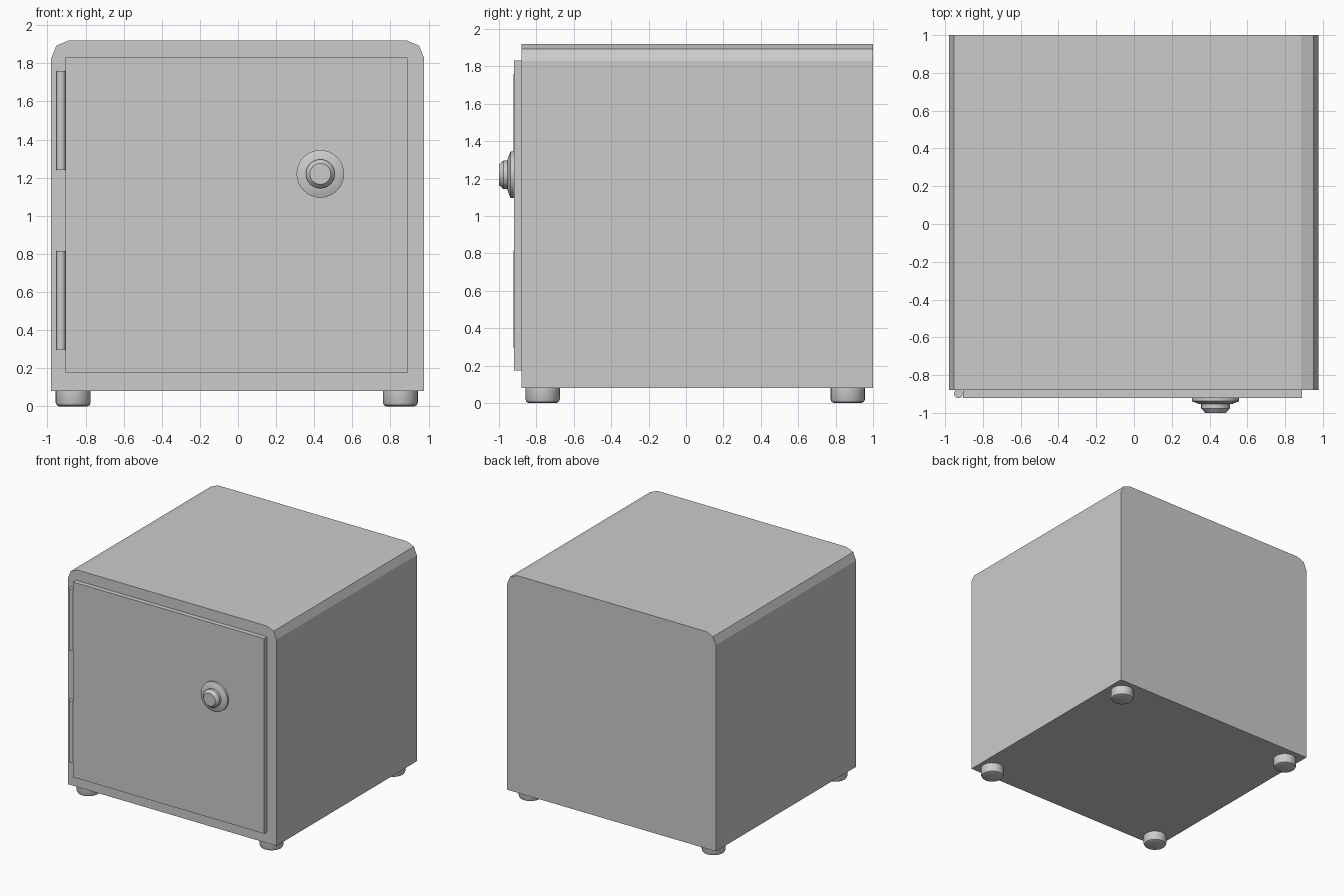
import bpy, bmesh, math
from mathutils import Matrix

if "Cube" in bpy.data.objects:
    bpy.data.objects.remove(bpy.data.objects["Cube"])


def make_object(name, bm, smooth=False):
    bmesh.ops.recalc_face_normals(bm, faces=bm.faces)
    mesh = bpy.data.meshes.new(name)
    bm.to_mesh(mesh)
    bm.free()
    obj = bpy.data.objects.new(name, mesh)
    bpy.context.collection.objects.link(obj)
    if smooth:
        bpy.ops.object.select_all(action='DESELECT')
        obj.select_set(True)
        bpy.context.view_layer.objects.active = obj
        bpy.ops.object.shade_smooth_by_angle(angle=math.radians(30))
    return obj


def box_mesh(x, y, z):
    """Box from (min, max) ranges on each axis."""
    bm = bmesh.new()
    bmesh.ops.create_cube(bm, size=1)
    for v in bm.verts:
        v.co = [r[0] if c < 0 else r[1] for c, r in zip(v.co, (x, y, z))]
    return bm


def turned(name, profile, location, rotation=Matrix(), sides=24):
    """Capped solid of revolution about z from (radius, height) pairs."""
    bm = bmesh.new()
    rings = []
    for r, h in profile:
        rings.append([bm.verts.new((r * math.cos(2 * math.pi * i / sides),
                                    r * math.sin(2 * math.pi * i / sides), h))
                      for i in range(sides)])
    for a, b in zip(rings, rings[1:]):
        for i in range(sides):
            j = (i + 1) % sides
            bm.faces.new((a[i], a[j], b[j], b[i]))
    bm.faces.new(rings[0][::-1])
    bm.faces.new(rings[-1])
    bm.transform(Matrix.Translation(location) @ rotation)
    return make_object(name, bm, smooth=True)


# Cabinet body, with the two long top edges rounded in two facets
body = box_mesh((-0.98, 0.977), (-0.88, 1.0), (0.08, 1.92))
top_edges = [e for e in body.edges
             if all(v.co.z > 1.9 for v in e.verts)
             and abs(e.verts[0].co.x - e.verts[1].co.x) < 0.01]
bmesh.ops.bevel(body, geom=top_edges, offset=0.092, segments=2,
                profile=0.5, affect='EDGES')
make_object("cabinet_body", body)

# Door panel
make_object("door", box_mesh((-0.905, 0.89), (-0.92, -0.88), (0.175, 1.83)))

# Hinge pins along the left edge of the door
for label, z in (("lower", 0.295), ("upper", 1.24)):
    turned(label + "_hinge", [(0.024, 0), (0.024, 0.52)],
           (-0.929, -0.898, z), sides=16)

# Door knob: backing plate with a stepped, tapered grip
turned("door_knob",
       [(0.125, 0), (0.125, 0.018), (0.085, 0.034), (0.076, 0.034),
        (0.076, 0.056), (0.055, 0.08)],
       (0.432, -0.92, 1.22), Matrix.Rotation(math.pi / 2, 4, 'X'), sides=32)

# Four round feet with softened lower edges
for side, x in (("left", -0.865), ("right", 0.852)):
    for end, y in (("front", -0.767), ("back", 0.865)):
        turned(f"{end}_{side}_foot",
               [(0.074, 0), (0.086, 0.006), (0.092, 0.02), (0.092, 0.08)],
               (x, y, 0))
